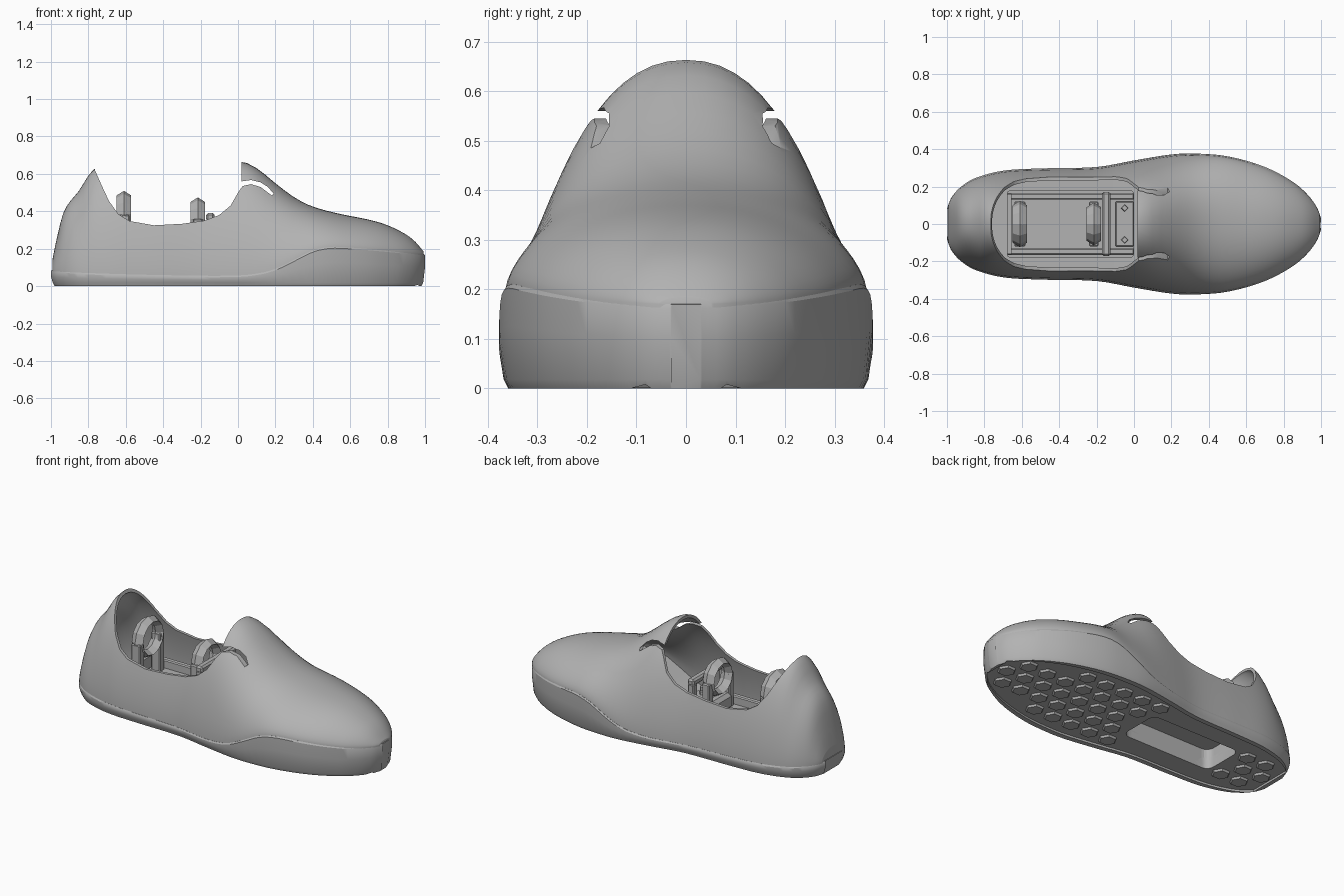
import bpy, bmesh, math
from mathutils import Matrix, Vector

cube = bpy.data.objects.get("Cube")
if cube:
    bpy.data.objects.remove(cube, do_unlink=True)

grey = bpy.data.materials.new("mid_grey")
grey.use_nodes = True
grey.diffuse_color = (0.45, 0.45, 0.45, 1)
grey.node_tree.nodes["Principled BSDF"].inputs["Base Color"].default_value = (0.45, 0.45, 0.45, 1)


def curve(*pts):
    """Smooth interpolating function through (x, value) points."""
    def slope(i):
        a, b = pts[max(i - 1, 0)], pts[min(i + 1, len(pts) - 1)]
        return (b[1] - a[1]) / (b[0] - a[0])

    def f(x):
        x = min(max(x, pts[0][0]), pts[-1][0])
        i = max(k for k in range(len(pts) - 1) if pts[k][0] <= x)
        (x0, a), (x1, b) = pts[i], pts[i + 1]
        d = x1 - x0
        t = (x - x0) / d
        u = 1 - t
        return (a * (1 + 2 * t) * u * u + slope(i) * d * t * u * u
                + b * t * t * (3 - 2 * t) - slope(i + 1) * d * t * t * u)
    return f


# Plan half width, top profile and sole line along the length
width = curve((-1, .08), (-.98, .135), (-.93, .195), (-.85, .245), (-.7, .285), (-.5, .297),
              (-.2, .305), (0, .34), (.2, .372), (.32, .377), (.5, .362), (.7, .305),
              (.85, .225), (.93, .155), (.98, .085), (1, .03))
height = curve((-1, .1), (-.97, .25), (-.93, .4), (-.85, .51), (-.77, .625), (-.6, .66),
               (-.3, .67), (.02, .665), (.1, .63), (.2, .55), (.3, .475), (.4, .425),
               (.55, .385), (.7, .355), (.8, .325), (.9, .275), (.95, .235), (1, .175))
sole_line = curve((-1, .085), (-.8, .07), (-.3, .057), (0, .057), (.12, .07), (.2, .092),
                  (.3, .14), (.4, .19), (.5, .21), (.65, .203), (.8, .19), (1, .17))


def make(name, bm):
    bmesh.ops.recalc_face_normals(bm, faces=bm.faces)
    me = bpy.data.meshes.new(name)
    bm.to_mesh(me)
    bm.free()
    ob = bpy.data.objects.new(name, me)
    bpy.context.collection.objects.link(ob)
    me.materials.append(grey)
    return ob


def loft(name, x0, x1, half, n=64):
    """Skin mirrored half sections, listed from bottom to top."""
    bm = bmesh.new()
    rings = []
    for i in range(n + 1):
        x = x0 + (x1 - x0) * (.5 - .5 * math.cos(math.pi * i / n))
        right = half(x)
        left = [(px, -py, pz) for px, py, pz in reversed(right) if py > 1e-6]
        rings.append([bm.verts.new(p) for p in right + left])
    for a, b in zip(rings, rings[1:]):
        for k in range(len(a)):
            j = (k + 1) % len(a)
            bm.faces.new((a[k], a[j], b[j], b[k]))
    bm.faces.new(rings[0])
    bm.faces.new(rings[-1])
    return make(name, bm)


def prism(name, pts, y):
    """Extrude an x-z outline from -y to y."""
    bm = bmesh.new()
    face = bm.faces.new([bm.verts.new((px, -y, pz)) for px, pz in pts])
    ext = bmesh.ops.extrude_face_region(bm, geom=[face])
    bmesh.ops.translate(bm, vec=(0, 2 * y, 0),
                        verts=[v for v in ext["geom"] if isinstance(v, bmesh.types.BMVert)])
    return make(name, bm)


def box(name, lo, hi, round_z=0, bevel=0):
    lo, hi = Vector(lo), Vector(hi)
    bm = bmesh.new()
    bmesh.ops.create_cube(bm, size=1, matrix=Matrix.Translation((lo + hi) / 2)
                          @ Matrix.Diagonal((*(hi - lo), 1)))
    if round_z:
        up = [e for e in bm.edges if abs(e.verts[0].co.z - e.verts[1].co.z) > 1e-4]
        bmesh.ops.bevel(bm, geom=up, offset=round_z, segments=5, profile=.5, affect='EDGES')
    if bevel:
        bmesh.ops.bevel(bm, geom=bm.edges[:], offset=bevel, segments=1, affect='EDGES')
    return make(name, bm)


def cut(ob, *cutters):
    for c in cutters:
        m = ob.modifiers.new("cut", 'BOOLEAN')
        m.operation, m.solver, m.object = 'DIFFERENCE', 'EXACT', c
        bpy.context.view_layer.objects.active = ob
        bpy.ops.object.modifier_apply(modifier=m.name)


def smooth(ob, angle=35):
    bpy.ops.object.select_all(action='DESELECT')
    ob.select_set(True)
    bpy.context.view_layer.objects.active = ob
    bpy.ops.object.shade_smooth_by_angle(angle=math.radians(angle))


# Section rules
def arch(x, w, base, top, skirt):
    pts = [(x, w, base - skirt)] if skirt else []
    for k in range(17):
        s = math.sin(math.pi / 2 * k / 16)
        pts.append((x, w * max(1 - s ** 1.5, 0) ** .45 if k < 16 else 0, base + (top - base) * s))
    return pts


def outer(x):
    return arch(x, width(x) * .982, sole_line(x), height(x), .02)


def inner(x):
    m = (height(x + .01) - height(x - .01)) / .02
    return arch(x, max(width(x) - .026, .01), sole_line(x) + .015,
                height(x) - .02 * math.sqrt(1 + m * m), 0)


def sole_half(x):
    w, z = width(x), sole_line(x)
    return [(x * .98, w * .95, 0), (x * .99, w * .975, .018), (x, w, z * .6),
            (x, w, z - .008), (x * .996, w * .985, z)]


def tread_half(x):
    w = max(width(x) * .92 - .02, .01)
    return [(x, w, -.05), (x, w, .012)]


# Cutters
foot_space = loft("foot_space", -.955, .9, inner)
opening = prism("collar_cutter", [
    (-.775, .9), (-.765, .62), (-.725, .53), (-.69, .455), (-.64, .385), (-.58, .348),
    (-.45, .325), (-.3, .333), (-.18, .35), (-.1, .38), (-.04, .43), (0, .5), (.025, .535),
    (.07, .545), (.12, .53), (.18, .485), (.19, .495), (.16, .53), (.12, .555),
    (.07, .567), (.02, .56), (.02, .9)], .6)
pocket = box("pocket_cutter", (-.63, -.13, -.05), (-.03, .13, .13), round_z=.045)
tread = loft("tread_cutter", -.955, .965, tread_half)

# Upper and sole
upper = loft("upper", -.992, .992, outer)
cut(upper, foot_space, opening, pocket)
smooth(upper, 40)
sole = loft("sole", -1, 1, sole_half)
cut(sole, tread, pocket)
smooth(sole, 30)

# Inner housing with raised rails
housing = box("housing", (-.68, -.18, .06), (0, .18, .15), round_z=.02)
cut(housing, pocket)
for helper in (foot_space, opening, pocket, tread):
    bpy.data.objects.remove(helper, do_unlink=True)
for side, s in (("left", 1), ("right", -1)):
    ys = sorted((s * .13, s * .165))
    box("rail_" + side, (-.68, ys[0], .14), (0, ys[1], .2), bevel=.006)
    ys = sorted((s * .075, s * .12))
    box("rear_post_" + side, (-.64, ys[0], .14), (-.58, ys[1], .38), bevel=.006)
    box("front_post_" + side, (-.24, ys[0], .14), (-.19, ys[1], .36), bevel=.006)
    ys = sorted((s * .13, s * .17))
    box("bar_post_" + side, (-.17, ys[0], .14), (-.13, ys[1], .36), bevel=.006)
box("rear_wall", (-.68, -.16, .14), (-.655, .16, .22))
box("front_plate", (-.1, -.12, .14), (.0, .12, .18), bevel=.006)
box("centre_pad", (-.42, -.1, .14), (-.32, .1, .156), round_z=.02)
box("centre_block", (-.25, -.1, .14), (-.18, .1, .24), bevel=.02)
box("cross_bar", (-.17, -.17, .35), (-.125, .17, .39), bevel=.01)

# Upright rings
for name, x, z, r in (("rear_ring", -.61, .385, .1), ("front_ring", -.215, .36, .09)):
    bpy.ops.mesh.primitive_torus_add(major_segments=12, minor_segments=4, major_radius=r,
                                     minor_radius=.024, location=(x, 0, z),
                                     rotation=(0, math.pi / 2, 0))
    ring = bpy.context.object
    ring.name = name
    ring.scale = (1, 1, 1.6)
    ring.data.materials.append(grey)

# Diamond studs and hexagonal tread lugs
bm = bmesh.new()
for s in (1, -1):
    bmesh.ops.create_cone(bm, cap_ends=True, segments=4, radius1=.02, radius2=.016, depth=.02,
                          matrix=Matrix.Translation((-.05, s * .085, .185)))
make("studs", bm)
bm = bmesh.new()
for row in range(-3, 4):
    for col in range(-8, 9):
        x, y = (col + .5 * (row % 2)) * .128, row * .111
        fits = abs(x) < .9 and all(abs(y) + .05 < width(x + d) * .92 - .02 for d in (-.05, .05))
        if fits and not (-.7 < x < .04 and abs(y) < .19):
            bmesh.ops.create_cone(bm, cap_ends=True, segments=6, radius1=.046, radius2=.054,
                                  depth=.014, matrix=Matrix.Translation((x, y, .0075))
                                  @ Matrix.Rotation(math.pi / 6, 4, 'Z'))
make("tread_lugs", bm)
